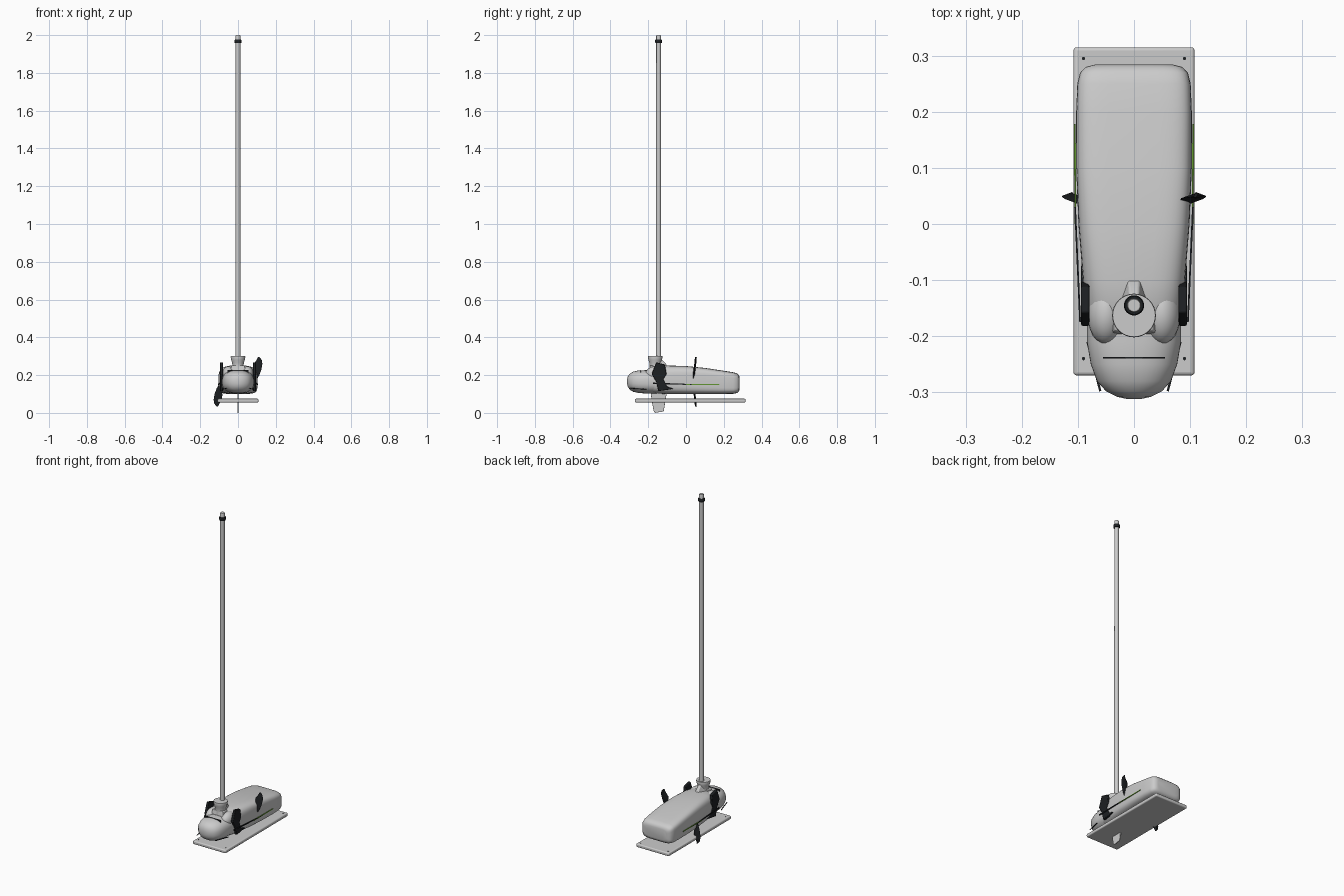
import bpy, bmesh, math
from mathutils import Vector

if "Cube" in bpy.data.objects:
    bpy.data.objects.remove(bpy.data.objects["Cube"])

def material(name, col):
    m = bpy.data.materials.new(name)
    m.diffuse_color = col
    m.use_nodes = True
    m.node_tree.nodes["Principled BSDF"].inputs["Base Color"].default_value = m.diffuse_color
    return m

BLACK = material("black", (0.012, 0.014, 0.016, 1))
GREEN = material("green", (0.12, 0.3, 0.03, 1))

def finish(name, bm, mat=None, smooth=True, bevel=0, segs=3):
    bmesh.ops.recalc_face_normals(bm, faces=bm.faces)
    me = bpy.data.meshes.new(name)
    bm.to_mesh(me)
    bm.free()
    ob = bpy.data.objects.new(name, me)
    bpy.context.collection.objects.link(ob)
    if mat:
        me.materials.append(mat)
    if bevel:
        b = ob.modifiers.new("bevel", "BEVEL")
        b.width, b.segments = bevel, segs
    if smooth:
        bpy.ops.object.select_all(action='DESELECT')
        bpy.context.view_layer.objects.active = ob
        ob.select_set(True)
        bpy.ops.object.shade_smooth_by_angle(angle=math.radians(40))
    return ob

def loft(bm, rings):
    vr = [[bm.verts.new(p) for p in r] for r in rings]
    n = len(vr[0])
    for a, b in zip(vr, vr[1:]):
        for i in range(n):
            j = (i + 1) % n
            bm.faces.new((a[i], a[j], b[j], b[i]))
    bm.faces.new(vr[0])
    bm.faces.new(vr[-1])

def section(y, hw, z0, z1, e, n=48):
    """Superellipse across the body at depth y."""
    pts = []
    for i in range(n):
        t = 2 * math.pi * i / n
        c, s = math.cos(t), math.sin(t)
        pts.append((hw * math.copysign(abs(c) ** (2 / e), c), y,
                    (z0 + z1) / 2 + (z1 - z0) / 2 * math.copysign(abs(s) ** (2 / e), s)))
    return pts

def hull(name, rows):
    bm = bmesh.new()
    loft(bm, [section(*r) for r in rows])
    return finish(name, bm)

def turned(name, profile, y, mat=None, lean=0, n=32):
    """Round part around a vertical axis, profile of (radius, z)."""
    z0 = profile[0][1]
    bm = bmesh.new()
    loft(bm, [[(r * math.cos(2 * math.pi * i / n),
                y + lean * (z - z0) + r * math.sin(2 * math.pi * i / n), z)
               for i in range(n)] for r, z in profile])
    return finish(name, bm, mat)

def box(name, x, y, z, mat=None, bevel=0):
    bm = bmesh.new()
    loft(bm, [[(x[0], y[0], h), (x[1], y[0], h), (x[1], y[1], h), (x[0], y[1], h)] for h in z])
    return finish(name, bm, mat, bevel > 0, bevel)

# base plate
box("base_plate", (-0.108, 0.108), (-0.27, 0.315), (0.055, 0.075), bevel=0.006)

# main hull with rounded ends and a roof sloping to the back
hull("main_hull", [
    (-0.213, 0.045, 0.125, 0.195, 3), (-0.208, 0.06, 0.115, 0.212, 3),
    (-0.19, 0.078, 0.107, 0.232, 3), (-0.16, 0.085, 0.103, 0.245, 3.2),
    (-0.10, 0.091, 0.10, 0.251, 3.8), (0.0, 0.099, 0.10, 0.248, 4.5),
    (0.10, 0.103, 0.10, 0.238, 5), (0.20, 0.103, 0.10, 0.223, 5),
    (0.25, 0.101, 0.101, 0.215, 5), (0.27, 0.096, 0.105, 0.209, 5),
    (0.28, 0.086, 0.113, 0.20, 5), (0.284, 0.07, 0.125, 0.188, 4)])

# nose
hull("nose", [
    (-0.312, 0.012, 0.153, 0.177, 2), (-0.308, 0.03, 0.138, 0.193, 2),
    (-0.298, 0.05, 0.123, 0.207, 2.2), (-0.28, 0.066, 0.112, 0.218, 2.3),
    (-0.25, 0.077, 0.105, 0.225, 2.4), (-0.21, 0.084, 0.103, 0.226, 2.5),
    (-0.16, 0.084, 0.103, 0.226, 2.6)])
box("nose_slot", (-0.055, 0.055), (-0.240, -0.237), (0.215, 0.2275), BLACK)

# shoulders on either side of the mast
for side, s in (("left", -1), ("right", 1)):
    bm = bmesh.new()
    bmesh.ops.create_uvsphere(bm, u_segments=24, v_segments=12, radius=1)
    for v in bm.verts:
        v.co = Vector((s * 0.05 + v.co.x * 0.033, -0.16 + v.co.y * 0.055, 0.205 + v.co.z * 0.042))
    finish(side + "_shoulder", bm)

# mast socket and its pointed fairing behind
turned("mast_socket", [(0.034, 0.215), (0.029, 0.245), (0.031, 0.265), (0.036, 0.28),
                       (0.039, 0.296), (0.038, 0.301)], -0.163)
bm = bmesh.new()
loft(bm, [[(-w, -0.16, z), (w, -0.16, z), (w * 0.35, b, z), (-w * 0.35, b, z)]
          for w, b, z in ((0.032, -0.095, 0.24), (0.026, -0.108, 0.262), (0.02, -0.13, 0.285))])
finish("socket_fairing", bm, bevel=0.003)
bm = bmesh.new()
loft(bm, [[(-w, y0, z), (w, y0, z), (w, -0.15, z), (-w, -0.15, z)]
          for w, y0, z in ((0.042, -0.196, 0.22), (0.034, -0.19, 0.252))])
finish("socket_foot", bm, bevel=0.003)

# mast with top ring
turned("mast", [(0.0135, 0.29), (0.0125, 1.965), (0.0125, 1.996), (0.011, 2.0)], -0.145)
turned("mast_ring", [(0.016, 1.957), (0.018, 1.960), (0.018, 1.973), (0.016, 1.976)], -0.145, BLACK)

def plate(name, pts, mat, thick, bevel=0.001):
    """Thin plate from 3D outline, thickened along its own normal."""
    pts = [Vector(p) for p in pts]
    nrm = sum((pts[i].cross(pts[(i + 1) % len(pts)]) for i in range(len(pts))), Vector()).normalized()
    bm = bmesh.new()
    loft(bm, [[p + nrm * d for p in pts] for d in (-thick / 2, thick / 2)])
    return finish(name, bm, mat, True, bevel, 2)

# keel fin passing through the plate
plate("keel_fin", [(0, -0.188, 0.115), (0, -0.182, 0.07), (0, -0.172, 0.012), (0, -0.165, 0.0),
                   (0, -0.118, 0.008), (0, -0.108, 0.07), (0, -0.10, 0.115)], None, 0.005)

# front side guards, side seams and nose seams
guard = [(-0.182, 0.205), (-0.158, 0.268), (-0.112, 0.256), (-0.103, 0.205), (-0.12, 0.178),
         (-0.10, 0.14), (-0.066, 0.127), (-0.146, 0.115), (-0.158, 0.165)]
for side, s in (("left", -1), ("right", 1)):
    plate(side + "_front_guard", [(s * 0.087, y, z) for y, z in guard], BLACK, 0.015, 0.003)
    plate(side + "_seam_front", [(s * 0.096, -0.175, 0.160), (s * 0.105, 0.03, 0.153),
                                 (s * 0.105, 0.03, 0.148), (s * 0.096, -0.175, 0.152)], BLACK, 0.003, 0)
    plate(side + "_seam_back", [(s * 0.1045, 0.0, 0.153), (s * 0.1055, 0.178, 0.153),
                                (s * 0.1055, 0.178, 0.149), (s * 0.1045, 0.0, 0.147)], GREEN, 0.003, 0)
    plate(side + "_nose_seam", [(s * 0.06, -0.298, 0.132), (s * 0.083, -0.21, 0.127),
                                (s * 0.083, -0.21, 0.123), (s * 0.06, -0.298, 0.129)], BLACK, 0.004, 0)

# two curved paddle blades: the left one is the right one turned half round
rows = [(0.072, 0.100, 0.178, 0.037), (0.088, 0.113, 0.20, 0.041), (0.083, 0.124, 0.23, 0.045),
        (0.084, 0.129, 0.26, 0.049), (0.098, 0.126, 0.28, 0.051), (0.106, 0.114, 0.295, 0.052)]
for side, s in (("right", 1), ("left", -1)):
    bm = bmesh.new()
    rings = []
    for a, b, z, y in rows:
        m, t = (a + b) / 2, 0.005
        rings.append([(s * px, py, 0.165 + s * (z - 0.165)) for px, py in
                      ((a, y - 0.003), (m, y - t), (b, y), (m, y + t))])
    loft(bm, rings)
    finish(side + "_paddle_blade", bm, BLACK)

# fastener heads on the plate
for i, (x, y) in enumerate(((-0.09, -0.24), (0.09, -0.24), (-0.09, 0.295), (0.09, 0.295))):
    bm = bmesh.new()
    bmesh.ops.create_cone(bm, cap_ends=True, segments=12, radius1=0.003, radius2=0.003, depth=0.002)
    bmesh.ops.translate(bm, verts=bm.verts, vec=(x, y, 0.075))
    finish("plate_fastener_%d" % (i + 1), bm, BLACK, False)
